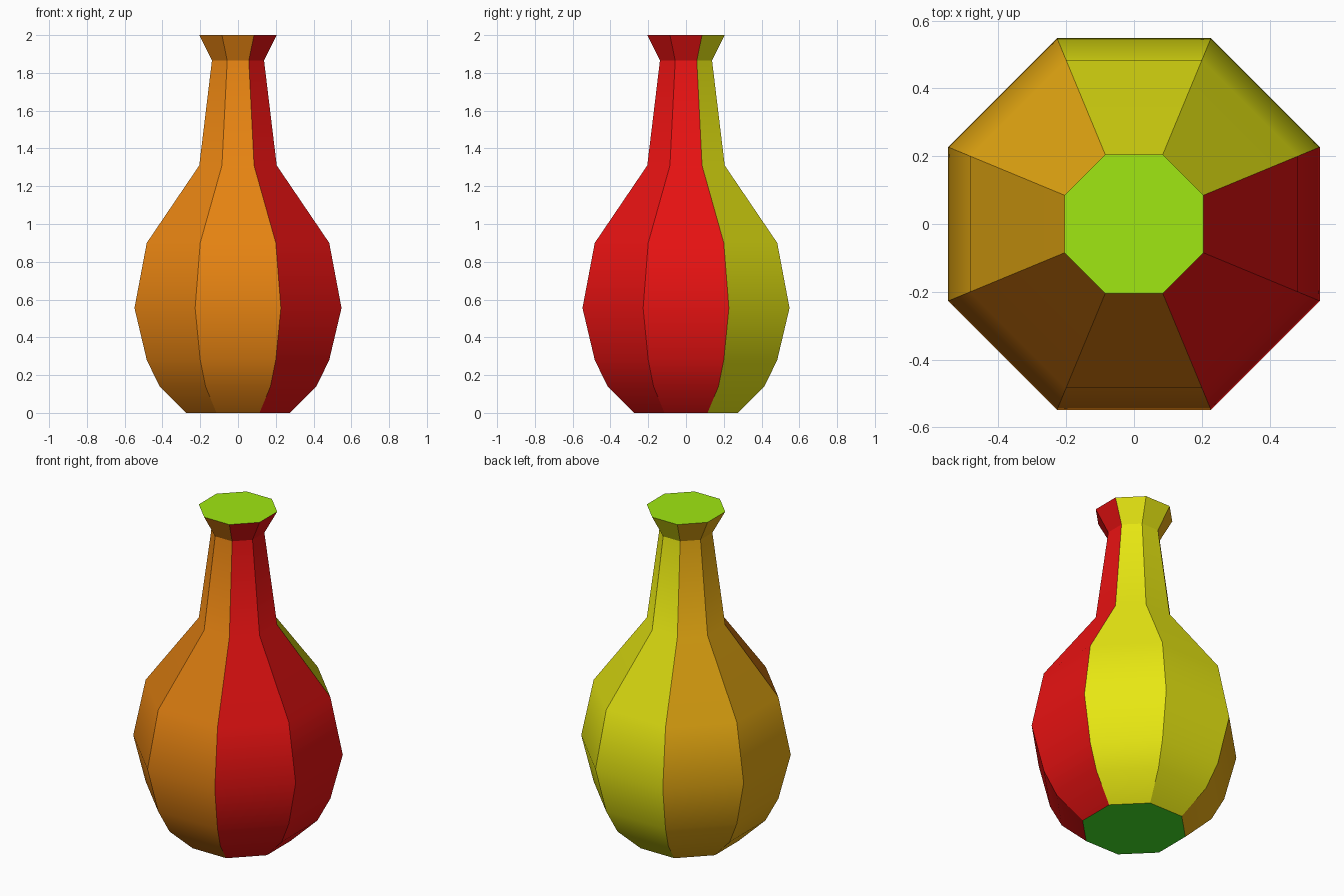
import bpy, bmesh, math

cube = bpy.data.objects.get("Cube")
if cube:
    bpy.data.objects.remove(cube, do_unlink=True)

COLOURS = [
    ("red", (0.8, 0.006, 0.006)),
    ("yellow", (0.8, 0.8, 0.006)),
    ("gold", (0.8, 0.40, 0.006)),
    ("orange", (0.8, 0.23, 0.006)),
    ("lime_green", (0.35, 0.8, 0.006)),
    ("green", (0.06, 0.8, 0.02)),
]
RED, YELLOW, GOLD, ORANGE, LIME, GREEN = range(6)


def make_material(name, rgb):
    mat = bpy.data.materials.new(name)
    mat.use_nodes = True
    mat.diffuse_color = (*rgb, 1)
    mat.node_tree.nodes["Principled BSDF"].inputs["Base Color"].default_value = (*rgb, 1)
    return mat


# Silhouette: (distance from axis to flat side, height)
PROFILE = [(0.275, 0), (0.415, 0.14), (0.483, 0.28), (0.548, 0.555),
           (0.483, 0.90), (0.205, 1.31), (0.138, 1.865), (0.205, 2.0)]
SIDES = 8
STEP = math.tau / SIDES
# Colour of each side, counter-clockwise starting from +x
SIDE_COLOURS = [RED, YELLOW, YELLOW, GOLD, GOLD, ORANGE, ORANGE, RED]

# Stacked octagonal rings, flat sides facing the axes
bm = bmesh.new()
rings = []
for apothem, z in PROFILE:
    r = apothem / math.cos(STEP / 2)
    rings.append([bm.verts.new((r * math.cos((i - 0.5) * STEP),
                                r * math.sin((i - 0.5) * STEP), z))
                  for i in range(SIDES)])

# Side panels, coloured by direction
for low, high in zip(rings, rings[1:]):
    for i in range(SIDES):
        j = (i + 1) % SIDES
        face = bm.faces.new((low[i], low[j], high[j], high[i]))
        face.material_index = SIDE_COLOURS[i]

# Closed mouth and base
bm.faces.new(rings[-1]).material_index = LIME
bm.faces.new(rings[0][::-1]).material_index = GREEN

mesh = bpy.data.meshes.new("vase")
bm.to_mesh(mesh)
bm.free()
for name, rgb in COLOURS:
    mesh.materials.append(make_material(name, rgb))
vase = bpy.data.objects.new("vase", mesh)
bpy.context.collection.objects.link(vase)

# Smooth up each panel, crisp between panels
bpy.ops.object.select_all(action='DESELECT')
vase.select_set(True)
bpy.context.view_layer.objects.active = vase
bpy.ops.object.shade_smooth_by_angle(angle=math.radians(30))
